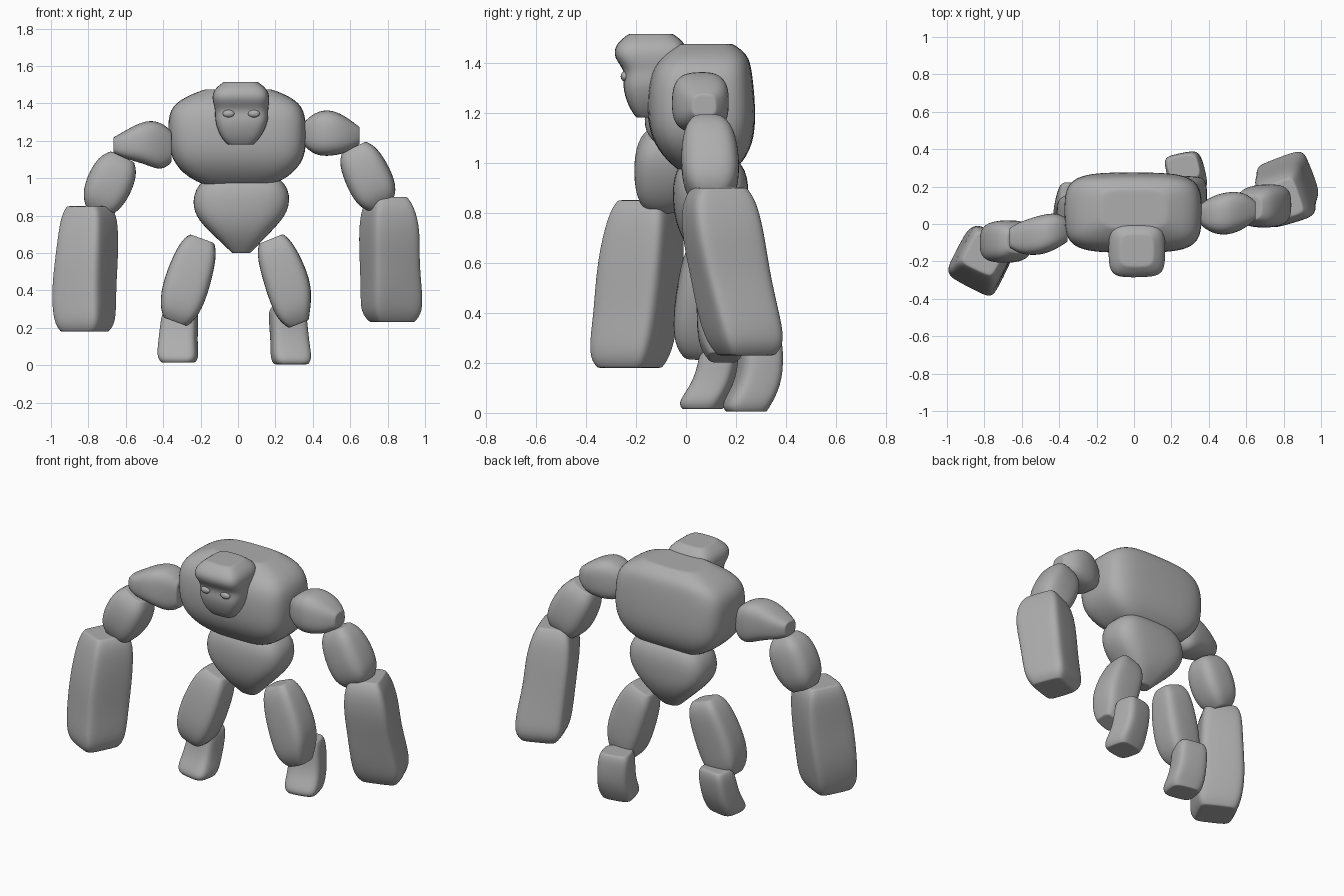
import bpy
import bmesh
import math
from mathutils import Vector, Euler, noise

cube = bpy.data.objects.get("Cube")
if cube:
    bpy.data.objects.remove(cube, do_unlink=True)

SIDES = 16
stone = bpy.data.materials.new("grey stone")
stone.use_nodes = True
stone.diffuse_color = (0.42, 0.42, 0.42, 1)
shader = next(n for n in stone.node_tree.nodes if n.type == 'BSDF_PRINCIPLED')
shader.inputs["Base Color"].default_value = stone.diffuse_color
shader.inputs["Roughness"].default_value = 0.8


def finish(name, bm, levels):
    """Turn a bmesh into a smooth stone object."""
    bmesh.ops.recalc_face_normals(bm, faces=bm.faces)
    for face in bm.faces:
        face.smooth = True
    mesh = bpy.data.meshes.new(name)
    bm.to_mesh(mesh)
    bm.free()
    mesh.materials.append(stone)
    obj = bpy.data.objects.new(name, mesh)
    bpy.context.collection.objects.link(obj)
    if levels:
        subdivision = obj.modifiers.new("rounding", 'SUBSURF')
        subdivision.levels = subdivision.render_levels = levels
    return obj


def rock(name, rings, tilt=0, yaw=0, square=4, cap=0.04, taper=0.62, rough=0.009):
    """Loft rounded rectangles (x, y, z, half width, half depth) from bottom to top."""
    rotation = (Euler((0, 0, math.radians(yaw))).to_matrix()
                @ Euler((0, math.radians(tilt), 0)).to_matrix())
    axis = rotation @ Vector((0, 0, 1))
    sections = [(Vector(ring[:3]), ring[3], ring[4]) for ring in rings]

    def end_section(section, direction):
        centre, width, depth = section
        return centre + axis * cap * direction, width * taper, depth * taper

    sections.insert(0, end_section(sections[0], -1))
    sections.append(end_section(sections[-1], 1))

    def corner(value):
        return math.copysign(abs(value) ** (2 / square), value)

    bm = bmesh.new()
    loops = []
    for centre, width, depth in sections:
        loop = []
        for i in range(SIDES):
            angle = math.tau * (i + 0.5) / SIDES
            offset = Vector((width * corner(math.cos(angle)),
                             depth * corner(math.sin(angle)), 0))
            point = centre + rotation @ offset
            # Gentle chiselled unevenness
            point += (point - centre).normalized() * noise.noise(point * 7) * rough
            loop.append(bm.verts.new(point))
        loops.append(loop)
    for low, high in zip(loops, loops[1:]):
        for i in range(SIDES):
            j = (i + 1) % SIDES
            bm.faces.new((low[i], low[j], high[j], high[i]))
    # Flat inset ends
    for loop in (loops[0], loops[-1]):
        end = bm.faces.new(loop)
        bmesh.ops.inset_region(bm, faces=[end], thickness=0.015)
    return finish(name, bm, 2)


# Torso
rock("chest", [(0, .08, 1, .27, .155), (0, .065, 1.1, .365, .215),
               (-.005, .06, 1.25, .375, .22), (-.005, .06, 1.37, .37, .205),
               (0, .08, 1.435, .29, .17)])
rock("abdomen", [(.015, .1, .67, .12, .1), (.01, .1, .75, .205, .14),
                 (.015, .1, .84, .27, .155), (.025, .1, .98, .25, .155)],
     square=3.2, cap=.07, taper=.4)

# Head with a heavy brow and two small eyes
rock("head", [(.015, -.145, 1.22, .11, .085), (.02, -.13, 1.31, .148, .13),
              (.02, -.115, 1.365, .14, .125), (.015, -.145, 1.42, .157, .148),
              (.015, -.14, 1.475, .148, .145)], rough=.004)
for side, x in (("right", -.05), ("left", .085)):
    bm = bmesh.new()
    bmesh.ops.create_uvsphere(bm, u_segments=SIDES, v_segments=10, radius=1)
    bmesh.ops.scale(bm, vec=(.032, .016, .02), verts=bm.verts)
    bmesh.ops.translate(bm, vec=(x, -.245, 1.345), verts=bm.verts)
    finish(side + "_eye", bm, 0)

# Right arm
rock("right_shoulder", [(-.61, -.075, 1.175, .075, .09), (-.5, -.06, 1.195, .118, .11),
                        (-.41, -.035, 1.17, .135, .1)], tilt=90, square=3, cap=.055)
rock("right_upper_arm", [(-.735, -.095, .87, .105, .105), (-.69, -.095, .96, .13, .12),
                         (-.64, -.09, 1.07, .115, .11)], tilt=25, square=3.2, cap=.05)
rock("right_forearm", [(-.82, -.225, .23, .145, .14), (-.825, -.195, .4, .145, .145),
                       (-.805, -.185, .6, .135, .15), (-.8, -.16, .8, .125, .13)],
     yaw=-27, square=6, cap=.05, taper=.75)

# Left arm
rock("left_shoulder", [(.41, .05, 1.24, .12, .1), (.5, .055, 1.245, .13, .118),
                       (.59, .075, 1.23, .095, .1)], tilt=90, square=3, cap=.06, taper=.5)
rock("left_upper_arm", [(.745, .1, .9, .115, .11), (.7, .095, 1, .127, .12),
                        (.64, .09, 1.12, .115, .105)], tilt=-25, square=3.2, cap=.05)
rock("left_forearm", [(.82, .24, .28, .145, .135), (.82, .21, .4, .145, .14),
                      (.81, .175, .56, .135, .145), (.81, .145, .72, .138, .15),
                      (.8, .13, .85, .115, .135)], yaw=20, square=6, cap=.05, taper=.72)

# Right leg
rock("right_thigh", [(-.32, .05, .28, .105, .1), (-.285, .055, .41, .13, .11),
                     (-.21, .085, .63, .11, .1)], tilt=20, cap=.05)
rock("right_foot", [(-.32, .065, .045, .11, .095), (-.32, .125, .13, .1, .08),
                    (-.31, .145, .27, .1, .08)], yaw=-10, cap=.03, taper=.8)

# Left leg
rock("left_thigh", [(.3, .15, .275, .095, .1), (.28, .15, .4, .13, .11),
                    (.2, .15, .62, .11, .1)], tilt=-22, cap=.06)
rock("left_foot", [(.285, .24, .035, .11, .095), (.275, .3, .13, .1, .085),
                   (.265, .3, .28, .1, .085)], yaw=12, cap=.03, taper=.8)
